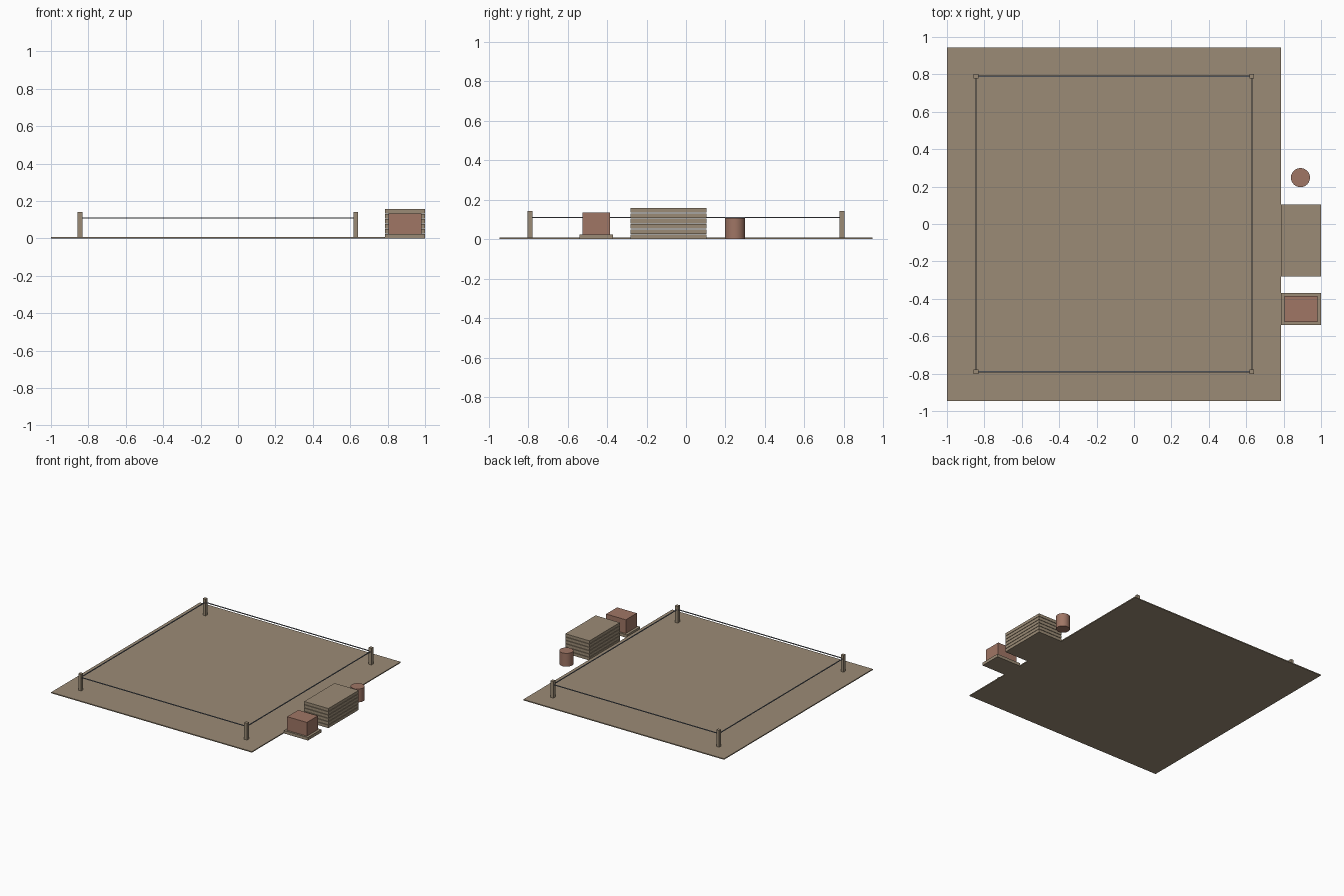
import bpy
import math

old = bpy.data.objects.get("Cube")
if old:
    bpy.data.objects.remove(old, do_unlink=True)


def make_material(name, rgb):
    mat = bpy.data.materials.new(name)
    mat.use_nodes = True
    mat.diffuse_color = (*rgb, 1)
    mat.node_tree.nodes["Principled BSDF"].inputs["Base Color"].default_value = (*rgb, 1)
    return mat


EARTH = make_material("earth brown", (0.33, 0.26, 0.18))
CLAY = make_material("clay red", (0.35, 0.18, 0.13))
ROPE = make_material("rope grey", (0.20, 0.22, 0.26))


def box(name, mat, x, y, z):
    """Box spanning the given (low, high) range on each axis."""
    spans = (x, y, z)
    bpy.ops.mesh.primitive_cube_add(size=1, location=[(a + b) / 2 for a, b in spans])
    obj = bpy.context.object
    obj.name = name
    obj.scale = [b - a for a, b in spans]
    bpy.ops.object.transform_apply(location=False, rotation=False, scale=True)
    obj.data.materials.append(mat)
    return obj


def around(center, half):
    return (center - half, center + half)


# Ground slab
GROUND = 0.008
box("ground_slab", EARTH, (-1, 0.785), (-0.945, 0.945), (0, GROUND))

# Corner posts and the rope fence between them
POST_X, POST_Y = (-0.845, 0.63), (-0.79, 0.79)
POST, CORD, ROPE_Z = 0.0125, 0.003, 0.11
for x, side in zip(POST_X, ("right", "left")):
    for y, end in zip(POST_Y, ("front", "back")):
        box(f"post_{end}_{side}", EARTH, around(x, POST), around(y, POST), (GROUND, 0.142))
    box(f"rope_{side}", ROPE, around(x, CORD), POST_Y, around(ROPE_Z, CORD))
for y, end in zip(POST_Y, ("front", "back")):
    box(f"rope_{end}", ROPE, POST_X, around(y, CORD), around(ROPE_Z, CORD))

# Stack of boards with narrow gaps
PITCH, BOARD = 0.0268, 0.0235
for i in range(6):
    z = i * PITCH
    box(f"board_{i + 1}", EARTH, (0.785, 1), (-0.28, 0.105), (z, z + BOARD))

# Crate on its pallet
box("pallet", EARTH, (0.785, 1), (-0.54, -0.37), (0, 0.024))
box("crate", CLAY, (0.805, 0.98), (-0.525, -0.385), (0.024, 0.134))

# Barrel
bpy.ops.mesh.primitive_cylinder_add(vertices=24, radius=0.051, depth=0.107,
                                    location=(0.89, 0.248, 0.0535))
barrel = bpy.context.object
barrel.name = "barrel"
barrel.data.materials.append(CLAY)
bpy.ops.object.shade_smooth_by_angle(angle=math.radians(30))
